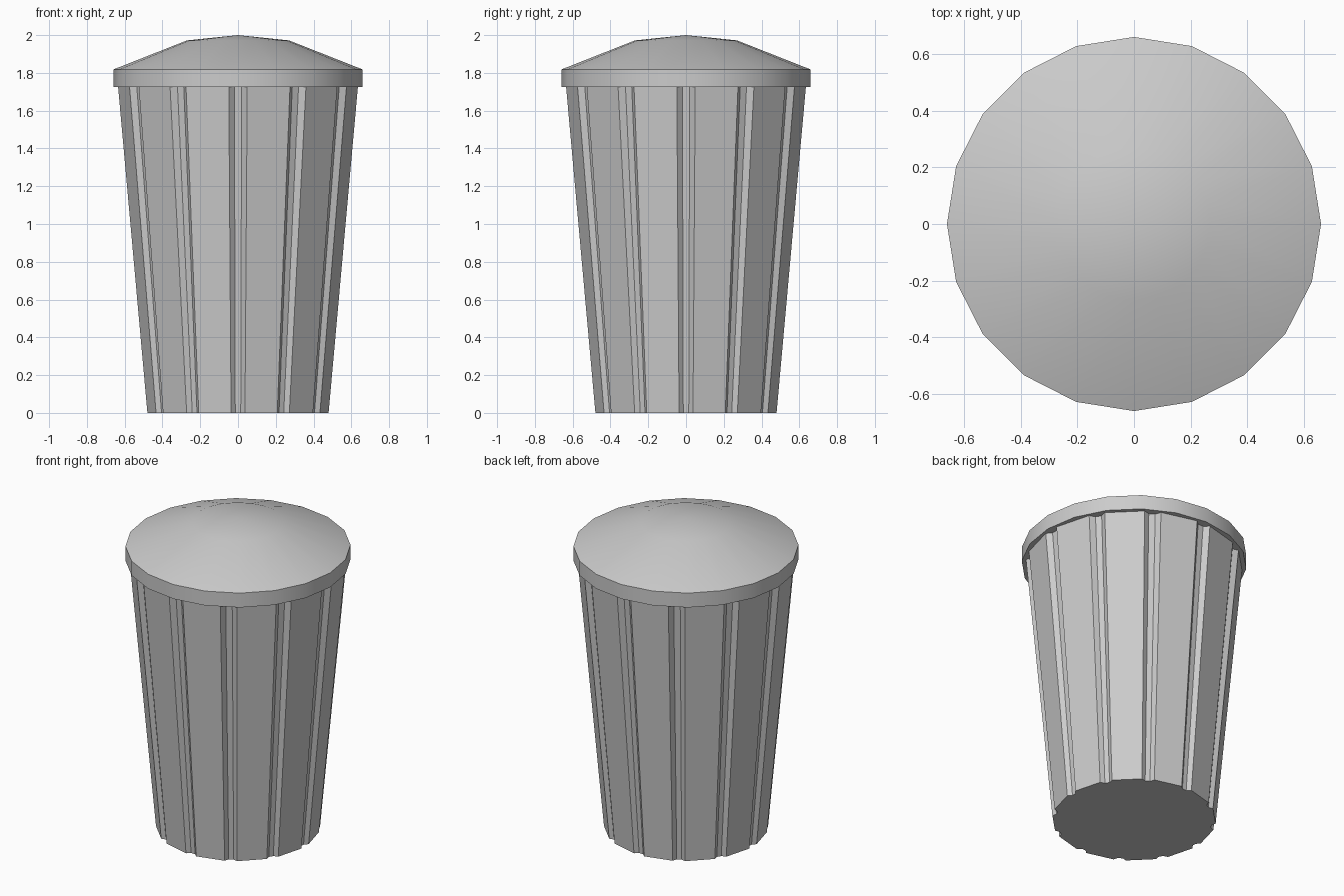
import bpy, bmesh
from math import sin, cos, radians

if "Cube" in bpy.data.objects:
    bpy.data.objects.remove(bpy.data.objects["Cube"])


def ring(bm, polar, z, scale=1.0):
    """Ring of vertices from (radius, degrees) pairs."""
    return [bm.verts.new((r * scale * cos(radians(a)), r * scale * sin(radians(a)), z))
            for r, a in polar]


def bridge(bm, low, high):
    n = len(low)
    for i in range(n):
        j = (i + 1) % n
        bm.faces.new((low[i], low[j], high[j], high[i]))


def finish(bm, name, angle):
    bmesh.ops.recalc_face_normals(bm, faces=bm.faces)
    mesh = bpy.data.meshes.new(name)
    bm.to_mesh(mesh)
    bm.free()
    obj = bpy.data.objects.new(name, mesh)
    bpy.context.collection.objects.link(obj)
    bpy.ops.object.select_all(action='DESELECT')
    obj.select_set(True)
    bpy.context.view_layer.objects.active = obj
    bpy.ops.object.shade_smooth_by_angle(angle=radians(angle))


# Tapered bin body: twelve flat panels separated by shallow grooves
R_TOP, R_BOTTOM, Z_TOP = 0.637, 0.481, 1.73
outline = []
for k in range(12):
    c = 30 * k
    outline += [(1.0, c - 4.4), (0.955, c - 1.8), (0.955, c + 1.8), (1.0, c + 4.4)]
bm = bmesh.new()
bottom = ring(bm, outline, 0, R_BOTTOM)
top = ring(bm, outline, Z_TOP, R_TOP)
bridge(bm, bottom, top)
bm.faces.new(bottom)
finish(bm, "bin_body", 30)

# Twenty-sided lid: underside, straight rim and shallow dome
SIDES = 20
bm = bmesh.new()
rings = [ring(bm, [(r, 360 / SIDES * i) for i in range(SIDES)], z)
         for r, z in [(0.66, 1.725), (0.66, 1.818), (0.27, 1.972)]]
for low, high in zip(rings, rings[1:]):
    bridge(bm, low, high)
bm.faces.new(rings[0])
apex = bm.verts.new((0, 0, 2.0))
for i in range(SIDES):
    bm.faces.new((rings[-1][i], rings[-1][(i + 1) % SIDES], apex))
finish(bm, "lid", 30)
